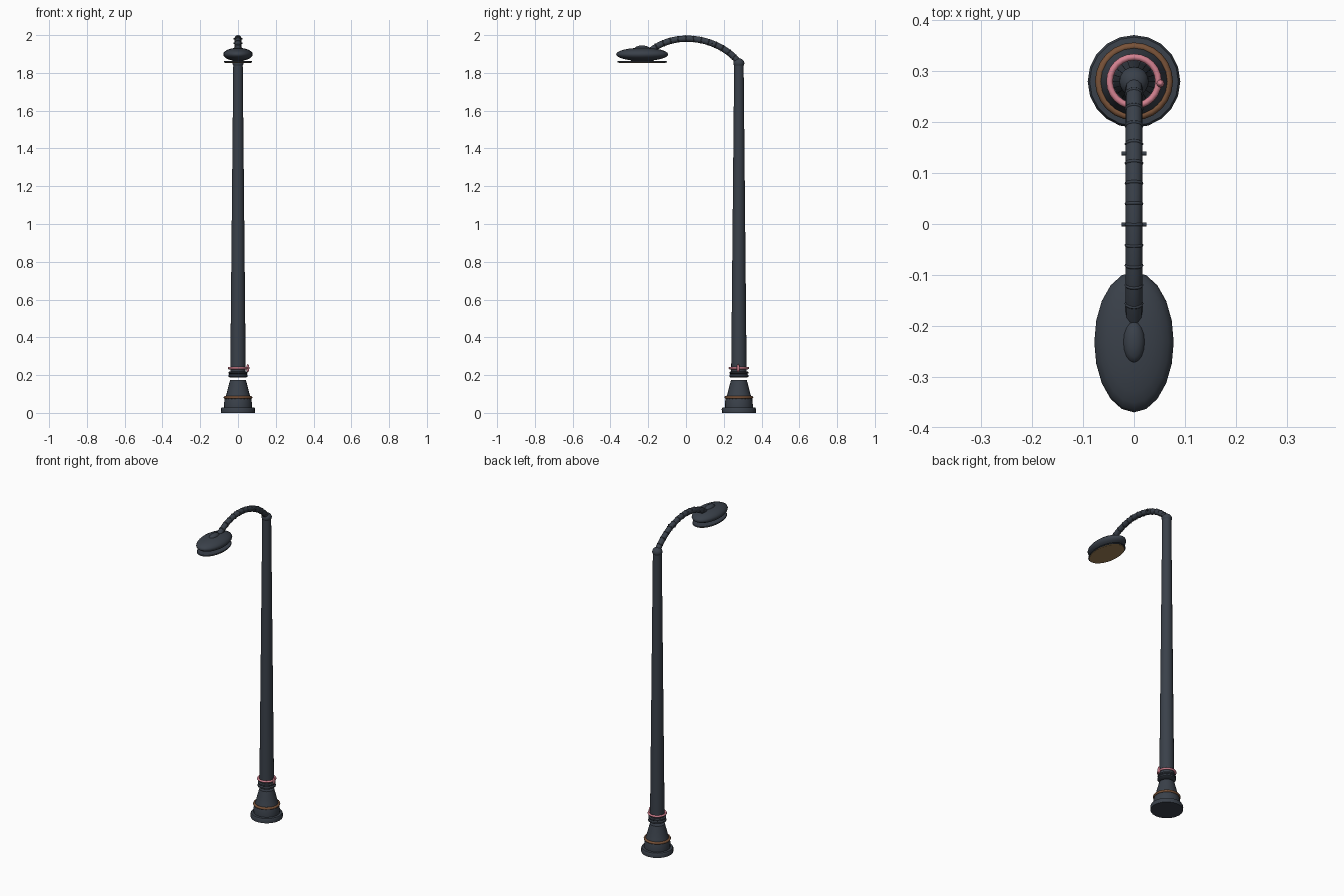
import bpy, bmesh, math
from mathutils import Vector, Matrix
from mathutils.geometry import interpolate_bezier

if "Cube" in bpy.data.objects:
    bpy.data.objects.remove(bpy.data.objects["Cube"])

POLE_Y = 0.28


def material(name, rgb):
    m = bpy.data.materials.new(name)
    m.diffuse_color = (*rgb, 1)
    m.use_nodes = True
    m.node_tree.nodes["Principled BSDF"].inputs["Base Color"].default_value = m.diffuse_color
    return m


SLATE = material("dark slate metal", (0.042, 0.052, 0.068))
BROWN = material("brown trim", (0.19, 0.085, 0.04))
PINK = material("pink band", (0.65, 0.22, 0.28))
AMBER = material("amber lens", (0.36, 0.23, 0.10))


def finish(bm, name, mat, angle=40):
    bmesh.ops.recalc_face_normals(bm, faces=bm.faces[:])
    me = bpy.data.meshes.new(name)
    bm.to_mesh(me)
    bm.free()
    me.materials.append(mat)
    for p in me.polygons:
        p.use_smooth = True
    me.set_sharp_from_angle(angle=math.radians(angle))
    ob = bpy.data.objects.new(name, me)
    bpy.context.collection.objects.link(ob)
    return ob


def skin(bm, rings, capped=True, closed=False):
    """Join rings of points with quads."""
    loops = [[bm.verts.new(p) for p in r] for r in rings]
    pairs = list(zip(loops, loops[1:]))
    if closed:
        pairs.append((loops[-1], loops[0]))
    for a, b in pairs:
        n = len(a)
        for i in range(n):
            j = (i + 1) % n
            bm.faces.new((a[i], a[j], b[j], b[i]))
    if capped and not closed:
        bm.faces.new(loops[0])
        bm.faces.new(loops[-1])


def circle(r, z, n, sx=1, sy=1):
    return [Vector((r * sx * math.cos(2 * math.pi * i / n),
                    r * sy * math.sin(2 * math.pi * i / n), z)) for i in range(n)]


def lathe(name, profile, mat, y=POLE_Y, n=20, sx=1, sy=1, angle=40):
    bm = bmesh.new()
    skin(bm, [circle(r, z, n, sx, sy) for r, z in profile])
    ob = finish(bm, name, mat, angle)
    ob.location.y = y
    return ob


def torus(name, R, r, mat, matrix, n=24, k=8):
    bm = bmesh.new()
    skin(bm, [circle(R + r * math.cos(2 * math.pi * i / k),
                     r * math.sin(2 * math.pi * i / k), n) for i in range(k)], closed=True)
    bm.transform(matrix)
    return finish(bm, name, mat, 180)


def ellipsoid(name, loc, size, mat, u=20, v=12):
    bm = bmesh.new()
    bmesh.ops.create_uvsphere(bm, u_segments=u, v_segments=v, radius=1)
    bm.transform(Matrix.Translation(loc) @ Matrix.Diagonal((*size, 1)))
    return finish(bm, name, mat, 60)


def at(z):
    return Matrix.Translation((0, POLE_Y, z))


# Foot: disc and flared pedestal
lathe("base_disc", [(0.09, 0), (0.091, 0.02), (0.087, 0.028), (0.07, 0.03)], SLATE)
lathe("pedestal", [(0.074, 0.025), (0.074, 0.036), (0.072, 0.07), (0.061, 0.1),
                   (0.051, 0.14), (0.042, 0.173)], SLATE)
torus("pedestal_trim", 0.069, 0.0075, BROWN, at(0.082))

# Collar floating just above the pedestal, and the tapered pole
lathe("collar", [(0.045, 0.188), (0.051, 0.192), (0.051, 0.2), (0.045, 0.206),
                 (0.05, 0.21), (0.05, 0.217), (0.042, 0.22)], SLATE)
lathe("pole", [(0.041, 0.205), (0.025, 1.85)], SLATE)
torus("band", 0.048, 0.0065, PINK, at(0.237))
ellipsoid("band_clasp", (0.052, POLE_Y - 0.004, 0.237), (0.008, 0.008, 0.021), PINK, 12, 8)

# Joint at the pole top
ellipsoid("top_joint", (0, POLE_Y, 1.851), (0.029, 0.029, 0.026), SLATE)

# Curved arm: tube swept along one bezier in the YZ plane
path = interpolate_bezier(Vector((0, 0.28, 1.855)), Vector((0, 0.18, 1.985)),
                          Vector((0, -0.05, 2.03)), Vector((0, -0.19, 1.915)), 53)


def frame(i):
    t = (path[min(i + 1, len(path) - 1)] - path[max(i - 1, 0)]).normalized()
    x = Vector((1, 0, 0))
    s = t.cross(x)
    m = Matrix((x, s, t)).transposed().to_4x4()
    m.translation = path[i]
    return m


bm = bmesh.new()
skin(bm, [[frame(i) @ p for p in circle(0.0165, 0, 12)] for i in range(0, 53, 2)])
finish(bm, "arm", SLATE, 50)

# Ribs along the arm
for i in range(4, 52, 4):
    torus("arm_rib", 0.0155, 0.0032, SLATE, frame(i), 12, 6)

# Two cross pins through the arm
for y in (0.14, 0.0):
    i = min(range(len(path)), key=lambda k: abs(path[k].y - y))
    bm = bmesh.new()
    bmesh.ops.create_cone(bm, cap_ends=True, segments=10, radius1=0.004, radius2=0.004, depth=0.049)
    bm.transform(Matrix.Translation(path[i]) @ Matrix.Rotation(math.pi / 2, 4, 'Y'))
    finish(bm, "arm_pin", SLATE)

# Lamp head: oval shell, top boss, rim plate and lens below
LAMP_Y = -0.232
ellipsoid("lamp_shell", (0, LAMP_Y, 1.898), (0.078, 0.138, 0.035), SLATE)
ellipsoid("lamp_boss", (0, LAMP_Y, 1.927), (0.022, 0.042, 0.018), SLATE, 16, 8)
lathe("lamp_neck", [(0.03, 1.86), (0.03, 1.87)], SLATE, LAMP_Y, 20, 1, 2)
lathe("lamp_rim", [(0.073, 1.855), (0.075, 1.858), (0.073, 1.862)], SLATE, LAMP_Y, 24, 1, 1.77)
lathe("lamp_lens", [(0.07, 1.852), (0.07, 1.857)], AMBER, LAMP_Y, 24, 1, 1.77)
